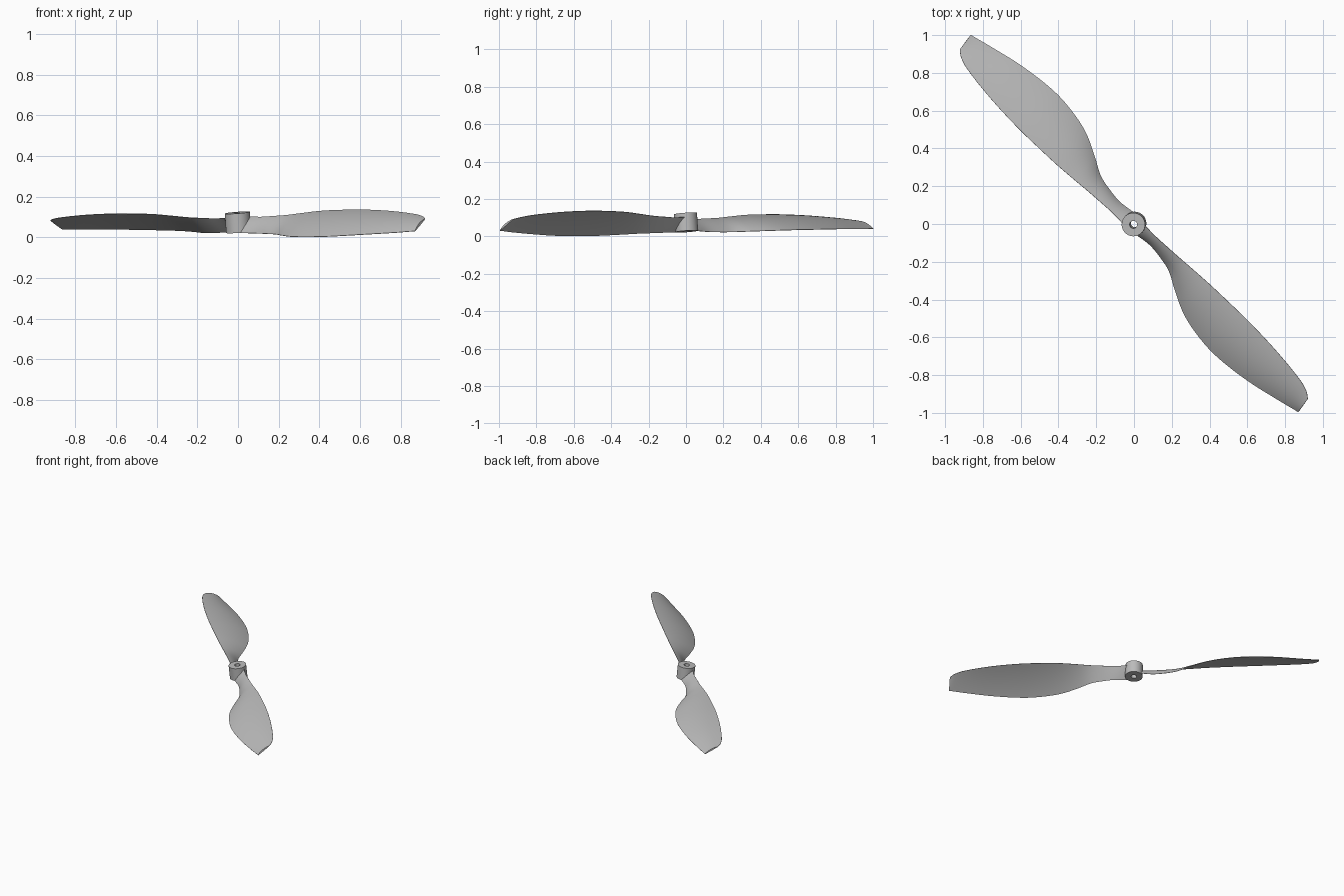
import bpy, bmesh, math
from mathutils import Matrix, Vector

cube = bpy.data.objects.get("Cube")
if cube:
    bpy.data.objects.remove(cube, do_unlink=True)

grey = bpy.data.materials.new("plain grey")
grey.use_nodes = True
COLOUR = (0.5, 0.5, 0.5, 1)
grey.diffuse_color = COLOUR
grey.node_tree.nodes["Principled BSDF"].inputs["Base Color"].default_value = COLOUR

# Heading of the blades and the slight lean of the whole part about them
CENTRE = Vector((0, 0, 0.075))
POSE = (Matrix.Translation(CENTRE) @ Matrix.Rotation(math.radians(-47), 4, 'Z')
        @ Matrix.Rotation(math.radians(5.7), 4, 'X') @ Matrix.Translation(-CENTRE))

# Blade stations: radius, high edge (offset, height), low edge (offset, height)
STATIONS = [
    (0.035, 0.040, 0.100, -0.035, 0.025),
    (0.12, 0.041, 0.097, -0.020, 0.022),
    (0.20, 0.048, 0.100, -0.024, 0.020),
    (0.29, 0.057, 0.104, -0.040, 0.019),
    (0.385, 0.068, 0.112, -0.086, 0.018),
    (0.51, 0.081, 0.122, -0.138, 0.017),
    (0.64, 0.090, 0.126, -0.162, 0.018),
    (0.79, 0.098, 0.127, -0.165, 0.020),
    (1.0, 0.098, 0.120, -0.132, 0.026),
    (1.2, 0.084, 0.105, -0.078, 0.031),
    (1.27, 0.066, 0.095, -0.057, 0.034),
    (1.305, 0.043, 0.087, -0.047, 0.035),
]
CHORD = 12
STEPS = 5


def smooth_stations():
    """Cubic interpolation of the stations along the radius."""
    def slope(i):
        a, b = STATIONS[max(i - 1, 0)], STATIONS[min(i + 1, len(STATIONS) - 1)]
        return [(q - p) / (b[0] - a[0]) for p, q in zip(a, b)]
    rows = [STATIONS[0]]
    for i in range(len(STATIONS) - 1):
        a, b, ma, mb = STATIONS[i], STATIONS[i + 1], slope(i), slope(i + 1)
        h = b[0] - a[0]
        for k in range(1, STEPS + 1):
            t = k / STEPS
            w = t * t * (3 - 2 * t)
            ta, tb = t * (1 - t) ** 2 * h, t * t * (t - 1) * h
            row = [(1 - w) * p + w * q + ta * m + tb * n
                   for p, q, m, n in zip(a, b, ma, mb)]
            rows.append([a[0] + t * h] + row[1:])
    return rows


def section(r, vh, zh, vl, zl):
    """Thin cambered section, as a closed ring of points."""
    dv, dz = vl - vh, zl - zh
    length = math.hypot(dv, dz)
    nv, nz = dz / length, -dv / length
    ring = []
    for side in (1, -1):
        for k in range(CHORD + 1):
            s = k / CHORD if side == 1 else 1 - k / CHORD
            bow = 4 * s * (1 - s)
            off = 0.04 * length * bow + side * (0.001 + 0.005 * bow)
            ring.append(Vector((r + 0.017 * s, vh + dv * s + nv * off,
                                zh + dz * s + nz * off)))
    return ring


def finish(name, bm, angle):
    bmesh.ops.recalc_face_normals(bm, faces=bm.faces)
    mesh = bpy.data.meshes.new(name)
    bm.to_mesh(mesh)
    bm.free()
    mesh.materials.append(grey)
    obj = bpy.data.objects.new(name, mesh)
    bpy.context.collection.objects.link(obj)
    bpy.ops.object.select_all(action='DESELECT')
    obj.select_set(True)
    bpy.context.view_layer.objects.active = obj
    bpy.ops.object.shade_smooth_by_angle(angle=math.radians(angle))


def make_blade(name, turn):
    bm = bmesh.new()
    matrix = POSE @ Matrix.Rotation(turn, 4, 'Z')
    rings = [[bm.verts.new(matrix @ p) for p in section(*row)]
             for row in smooth_stations()]
    for a, b in zip(rings, rings[1:]):
        for i in range(len(a)):
            j = (i + 1) % len(a)
            bm.faces.new((a[i], a[j], b[j], b[i]))
    bm.faces.new(rings[0])
    bm.faces.new(rings[-1])
    finish(name, bm, 40)


# Two blades, half a turn apart
make_blade("front_blade", 0)
make_blade("back_blade", math.pi)

# Hub: a tube with a shaft hole through it
bm = bmesh.new()
SIDES = 48
profile = [(0.062, 0.026), (0.062, 0.122), (0.02, 0.122), (0.02, 0.026)]
loops = []
for i in range(SIDES):
    spin = POSE @ Matrix.Rotation(math.tau * i / SIDES, 4, 'Z')
    loops.append([bm.verts.new(spin @ Vector((r, 0, z))) for r, z in profile])
for i, a in enumerate(loops):
    b = loops[(i + 1) % SIDES]
    for k in range(4):
        n = (k + 1) % 4
        bm.faces.new((a[k], b[k], b[n], a[n]))
finish("hub", bm, 30)
